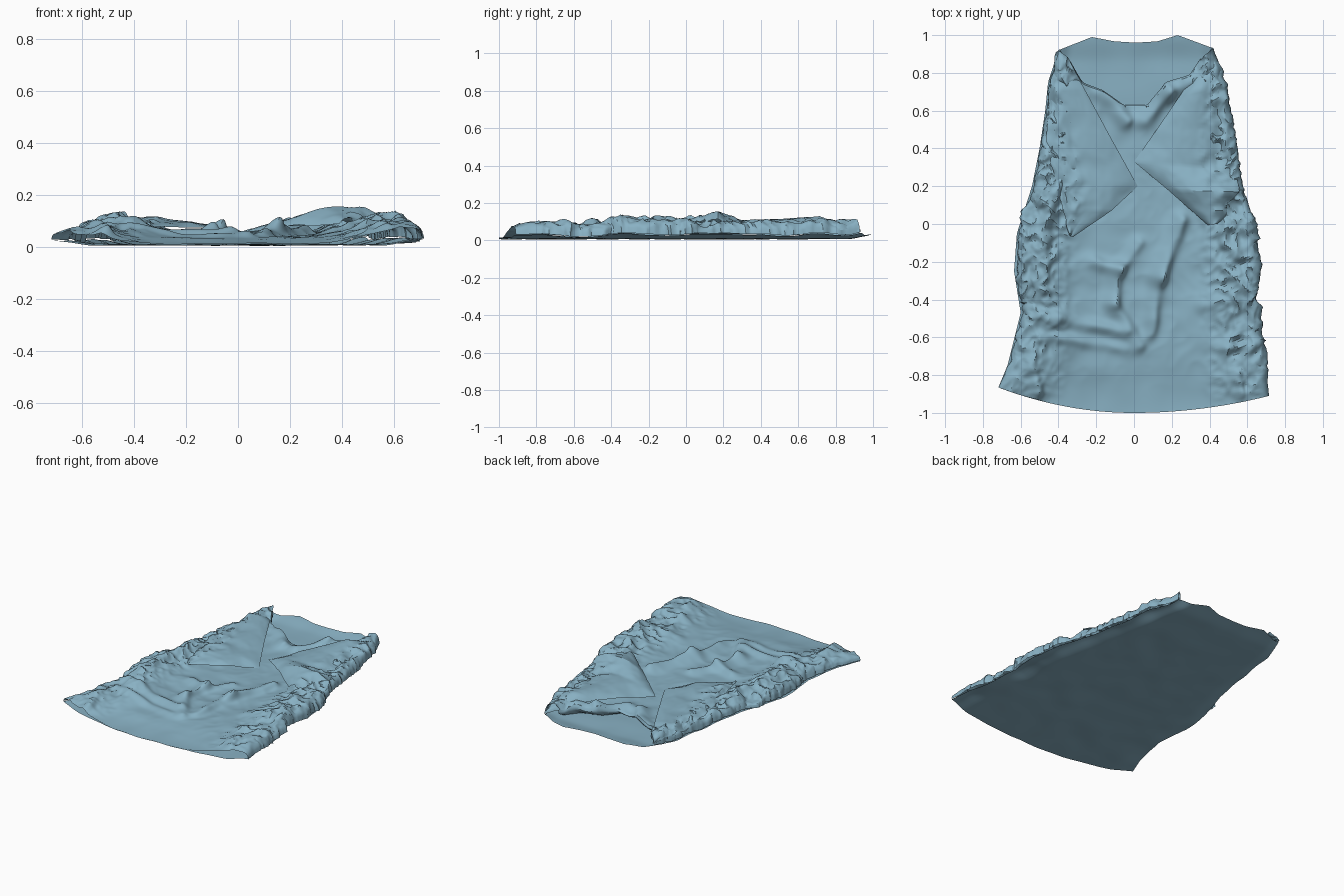
import bpy, bmesh, math
from mathutils import Vector, noise

if "Cube" in bpy.data.objects:
    bpy.data.objects.remove(bpy.data.objects["Cube"])


def interp(pts, t):
    if t <= pts[0][0]:
        return pts[0][1]
    for (a, va), (b, vb) in zip(pts, pts[1:]):
        if t <= b:
            return va + (vb - va) * (t - a) / (b - a)
    return pts[-1][1]


def smooth(a, b, t):
    t = min(1, max(0, (t - a) / (b - a)))
    return t * t * (3 - 2 * t)


def crumple(x, y, f, seed):
    # creased noise: sharp ridges where the noise crosses zero
    n = noise.noise(Vector((x * f, y * f, seed)))
    m = noise.noise(Vector((x * f * 2.1, y * f * 2.1, seed + 7)))
    return (1 - 2.4 * abs(n)) * 0.6 + 0.4 * (1 - 2.4 * abs(m))


def sheet(name, nu, nv, fn, mat):
    bm = bmesh.new()
    rows = [[bm.verts.new(fn(i / nu, j / nv)) for i in range(nu + 1)] for j in range(nv + 1)]
    for a, b in zip(rows, rows[1:]):
        for i in range(nu):
            bm.faces.new((a[i], a[i + 1], b[i + 1], b[i]))
    me = bpy.data.meshes.new(name)
    bm.to_mesh(me)
    bm.free()
    me.materials.append(mat)
    ob = bpy.data.objects.new(name, me)
    bpy.context.collection.objects.link(ob)
    bpy.context.view_layer.objects.active = ob
    ob.select_set(True)
    bpy.ops.object.shade_smooth_by_angle(angle=math.radians(30))
    ob.select_set(False)
    return ob


cloth = bpy.data.materials.new("blue_cloth")
cloth.diffuse_color = (0.25, 0.44, 0.55, 1)
cloth.use_nodes = True
cloth.node_tree.nodes["Principled BSDF"].inputs["Base Color"].default_value = cloth.diffuse_color

# Outline of the garment: side edges by y, top edges by u
LEFT = [(-.87, -.72), (-.75, -.67), (-.47, -.60), (-.25, -.635), (-.05, -.62), (.2, -.54),
        (.4, -.50), (.6, -.47), (.75, -.455), (.92, -.40)]
RIGHT = [(-.91, .715), (-.7, .69), (-.45, .665), (-.38, .64), (-.2, .665), (-.05, .65),
         (.1, .60), (.25, .555), (.5, .52), (.75, .475), (.93, .42)]
BACK_TOP = [(-1, .92), (-.57, .99), (-.28, .967), (0, .96), (.28, .967), (.54, 1.0), (1, .93)]
FRONT_TOP = [(-1, .92), (-.85, .88), (-.6, .74), (-.4, .70), (-.15, .62), (.1, .62), (.3, .74),
             (.6, .78), (.85, .89), (1, .93)]


def outline(u, v, top):
    hem = -1 + (.135 if u < 0 else .09) * u * u
    y = hem + v * (interp(top, u) - hem)
    l, r = interp(LEFT, y), interp(RIGHT, y)
    return l + (r - l) * (u + 1) / 2, y


def back_z(x, y):
    edge = smooth(.78, 1, abs(x) / interp(RIGHT, y))
    shoulder = smooth(.85, 1, y) * .022
    lift = noise.noise(Vector((x * 4, y * 5, 8)))
    return .013 + .006 * noise.noise(Vector((x * 6, y * 6, 3))) + edge * (.02 + .02 * lift) + shoulder


def back_panel(s, t):
    x, y = outline(2 * s - 1, t, BACK_TOP)
    return x, y, back_z(x, y)


# Folds on the front: x1, y1, x2, y2, width, height
FOLDS = [(-.22, -.20, -.10, -.24, .035, .025), (-.10, -.24, -.12, -.42, .04, .035),
         (-.12, -.42, .02, -.64, .04, .03), (.24, .02, .12, -.28, .045, .045),
         (.12, -.28, .08, -.58, .04, .035), (.02, -.10, -.08, -.24, .035, .025),
         (-.60, -.46, -.42, -.50, .04, .045), (-.42, -.50, -.06, -.57, .035, .03),
         (-.42, -.60, -.05, -.66, .03, .015), (.36, -.43, .62, -.38, .04, .03),
         (.48, -.66, .66, -.64, .03, .025), (-.56, -.72, -.52, -.90, .04, .035),
         (.54, -.80, .56, -.90, .03, .03), (-.45, .15, -.50, -.35, .05, .035),
         (.50, -.05, .58, -.35, .05, .025), (-.18, .70, -.05, .55, .045, .04),
         (.16, .72, .05, .55, .045, .04), (.30, .76, .18, .70, .05, .045)]


def fold_offset(x, y):
    h = dx = 0
    for x1, y1, x2, y2, w, a in FOLDS:
        ex, ey = x2 - x1, y2 - y1
        k = min(1, max(0, ((x - x1) * ex + (y - y1) * ey) / (ex * ex + ey * ey)))
        px, py = x - x1 - k * ex, y - y1 - k * ey
        # one smooth hump per fold, leaning to one side
        d = math.hypot(px, py) / w
        g = a * math.exp(-d * d) * (.85 + .4 * noise.noise(Vector((x * 9, y * 9, 1))))
        h += g
        dx += .5 * g
    return h, dx


def front_z(x, y, u):
    a = abs(u)
    wall = math.sqrt(max(0, 1 - a ** 14))
    thick = .024 + .032 * smooth(.25, .85, a)
    mid = smooth(-.98, -.6, y)
    # the left hem corner lies flatter than the right one
    thick *= mid + (1 - mid) * smooth(.35, .9, a) * (.5 if u < 0 else 1)
    rough = smooth(.45, .8, a) * smooth(-.97, -.85, y) * (.6 + .4 * smooth(-.6, -.2, y))
    c = .045 * rough * crumple(x, y, 8, 2)
    c += mid * (.007 * noise.noise(Vector((x * 7, y * 7, 5))) + .006 * crumple(x, y, 5, 21))
    h, dx = fold_offset(x, y)
    return back_z(x, y) + .004 + wall * max(0, thick + c + h), dx * wall


def front_panel(s, t):
    u = math.sin((s - .5) * math.pi) * .55 + (2 * s - 1) * .45
    x, y = outline(u, t, FRONT_TOP)
    z, dx = front_z(x, y, u)
    # bulging crumples along the side seams
    rough = smooth(.75, 1, abs(u)) * smooth(-.9, -.7, y) * smooth(.92, .8, y)
    return x + dx + .02 * rough * crumple(x, y, 11, 9), y + .02 * rough * crumple(x, y, 9, 31), z


# Folded-back flaps: inner x, y, outer x, y, then z inner, middle, outer
LEFT_FLAP = [(-.395, .925, -.41, .91, .06, .065, .05), (-.27, .73, -.445, .72, .085, .11, .07),
             (-.13, .47, -.46, .48, .08, .10, .075), (.02, .20, -.42, .24, .05, .10, .085),
             (-.12, .07, -.38, .08, .075, .105, .085), (-.325, -.07, -.345, -.06, .08, .085, .075)]
RIGHT_FLAP = [(.415, .935, .425, .925, .05, .06, .04), (.25, .69, .475, .74, .085, .13, .05),
              (.12, .50, .515, .52, .075, .115, .05), (.0, .33, .54, .28, .05, .11, .06),
              (.18, .18, .55, .17, .085, .155, .10), (.39, -.005, .44, .0, .09, .11, .085)]


def flap(rows, seed):
    def fn(s, t):
        k = t * (len(rows) - 1)
        i = min(len(rows) - 2, int(k))
        f = k - i
        x1, y1, x2, y2, za, zb, zc = [p + (q - p) * f for p, q in zip(rows[i], rows[i + 1])]
        x, y = x1 + (x2 - x1) * s, y1 + (y2 - y1) * s
        z = za * (1 - s) ** 2 + 2 * s * (1 - s) * (2 * zb - (za + zc) / 2) + zc * s * s
        rough = smooth(.5, .85, s)
        z += (.004 + .022 * rough) * crumple(x, y, 8, seed)
        x += .02 * rough * noise.noise(Vector((x * 14, y * 14, seed)))
        return x, y, z + .007 * noise.noise(Vector((x * 8, y * 8, seed)))
    return fn


# Rolled collar facing tucked behind the neckline
def neck_facing(s, t):
    u = (2 * s - 1) * .8
    x, y = outline(u, 1, FRONT_TOP)
    z, dx = front_z(x, y, u)
    zb = back_z(x, y) + .003
    return x + dx * (1 - t), y + .03 * math.sin(t * math.pi) - .05 * t, z + (zb - z) * t


sheet("back_panel", 60, 90, back_panel, cloth)
sheet("front_panel", 150, 170, front_panel, cloth)
sheet("left_flap", 36, 60, flap(LEFT_FLAP, 11), cloth)
sheet("right_flap", 36, 60, flap(RIGHT_FLAP, 17), cloth)
sheet("neck_facing", 60, 6, neck_facing, cloth)

# Rest the whole garment on z = 0
low = min(v.co.z for o in bpy.data.objects for v in o.data.vertices)
for o in bpy.data.objects:
    o.location.z = .004 - low
